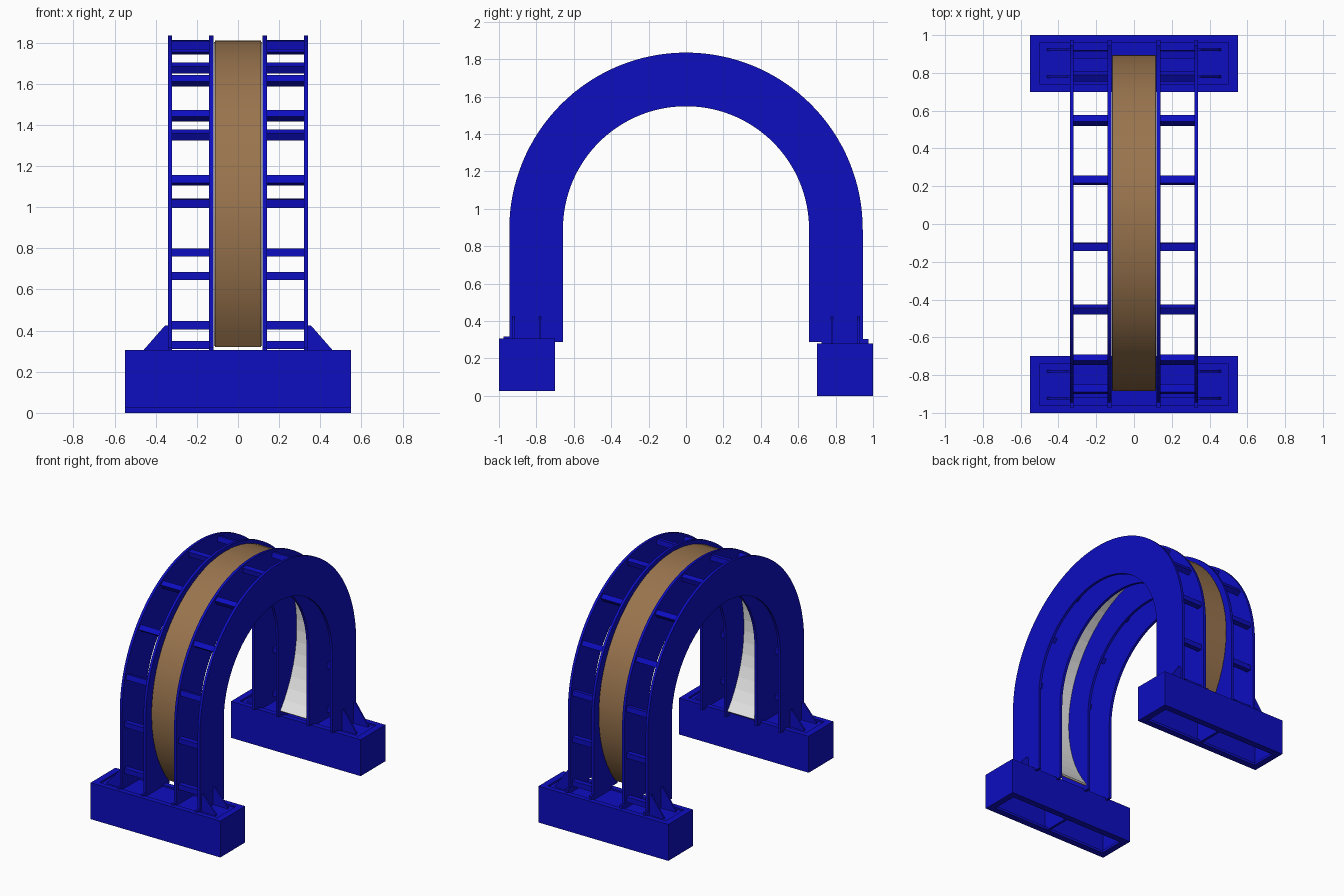
import bpy, bmesh
from math import sin, cos, pi
from mathutils import Vector, Matrix

cube = bpy.data.objects.get("Cube")
if cube:
    bpy.data.objects.remove(cube, do_unlink=True)


def material(name, rgb):
    m = bpy.data.materials.new(name)
    m.use_nodes = True
    m.diffuse_color = (*rgb, 1)
    m.node_tree.nodes["Principled BSDF"].inputs["Base Color"].default_value = (*rgb, 1)
    return m


blue = material("blue paint", (0.004, 0.004, 0.53))
brown = material("brown sheet", (0.32, 0.175, 0.075))
white = material("white liner", (0.8, 0.8, 0.8))

CENTRE_Z, OUTER, INNER = 0.89, 0.945, 0.658
LEG_BOTTOM = 0.288


def finish(name, bm, mat):
    bmesh.ops.recalc_face_normals(bm, faces=bm.faces)
    mesh = bpy.data.meshes.new(name)
    bm.to_mesh(mesh)
    bm.free()
    mesh.materials.append(mat)
    obj = bpy.data.objects.new(name, mesh)
    bpy.context.collection.objects.link(obj)
    return obj


def prism(name, outline, push, mat):
    """Extrude a flat outline of 3D points along a vector."""
    bm = bmesh.new()
    face = bm.faces.new([bm.verts.new(p) for p in outline])
    new = bmesh.ops.extrude_face_region(bm, geom=[face])["geom"]
    bmesh.ops.translate(bm, vec=push, verts=[v for v in new if isinstance(v, bmesh.types.BMVert)])
    return finish(name, bm, mat)


def add_box(bm, centre, size, tilt=0):
    m = Matrix.Translation(centre) @ Matrix.Rotation(tilt, 4, "X") @ Matrix.Diagonal((*size, 1))
    bmesh.ops.create_cube(bm, size=1, matrix=m)


def arc(ry, rz, z, start, end, steps, y=0):
    """Points over the top; angles measured from vertical."""
    angles = [start + (end - start) * i / steps for i in range(steps + 1)]
    return [(y + ry * sin(a), z + rz * cos(a)) for a in angles]


# Four arch plates with straight legs
def arch_outline():
    outer = arc(OUTER, OUTER, CENTRE_Z, -pi / 2, pi / 2, 64)
    inner = arc(INNER, INNER, CENTRE_Z, pi / 2, -pi / 2, 64)
    return ([(-OUTER, LEG_BOTTOM)] + outer + [(OUTER, LEG_BOTTOM), (INNER, LEG_BOTTOM)]
            + inner + [(-INNER, LEG_BOTTOM)])


for side, label in ((1, "left"), (-1, "right")):
    for x, kind in ((0.32, "outer"), (0.12, "inner")):
        prism(f"{label}_{kind}_arch_plate", [(side * x, y, z) for y, z in arch_outline()],
              Vector((side * 0.02, 0, 0)), blue)

# Rungs spaced evenly along the arch and down its legs
RUNG_R, STEP, FIRST = 0.908, 0.354, -0.12
for side, label in ((1, "left"), (-1, "right")):
    bm = bmesh.new()
    for i in range(-5, 6 + 1):
        s = FIRST + i * STEP
        quarter = RUNG_R * pi / 2
        if abs(s) <= quarter:
            a = s / RUNG_R
            pos, tilt = (RUNG_R * sin(a), CENTRE_Z + RUNG_R * cos(a)), -a
        else:
            sign = 1 if s > 0 else -1
            pos, tilt = (sign * RUNG_R, CENTRE_Z - (abs(s) - quarter)), -sign * pi / 2
        add_box(bm, (side * 0.23, max(-0.9, min(0.9, pos[0])), max(0.33, pos[1])),
                (0.19, 0.04, 0.04), tilt)
    finish(f"{label}_rungs", bm, blue)


# Curved middle track: brown outer sheet over a slightly wider white liner
def band(name, half_width, ry, rz, thick, mat):
    reach = pi / 2 + 0.69
    outer = arc(ry, rz, 0.9, -reach, reach, 48, 0.005)
    inner = arc(ry - thick, rz - thick, 0.9, reach, -reach, 48, 0.005)
    obj = prism(name, [(-half_width, y, z) for y, z in outer + inner],
                Vector((2 * half_width, 0, 0)), mat)
    return obj


sheet = band("outer_sheet", 0.113, 0.89, 0.912, 0.008, brown)
band("inner_liner", 0.117, 0.882, 0.904, 0.008, white)
bpy.context.view_layer.objects.active = sheet
sheet.select_set(True)
bpy.ops.object.shade_smooth_by_angle()

# Hollow bases, open underneath, with ribs and a raised rim on top
for sign, bottom, label in ((-1, 0.026, "front"), (1, 0.0, "back")):
    y, h, wall = sign * 0.85, 0.279, 0.02
    mid, top = bottom + h / 2, bottom + h
    bm = bmesh.new()
    for s in (-1, 1):
        add_box(bm, (0, y + s * (0.15 - wall / 2), mid), (1.1, wall, h))
        add_box(bm, (s * (0.55 - wall / 2), y, mid), (wall, 0.3, h))
        # inward lips along the lower edge
        add_box(bm, (0, y + s * 0.125, bottom + 0.01), (1.08, 0.05, 0.02))
        add_box(bm, (s * 0.525, y, bottom + 0.01), (0.05, 0.28, 0.02))
        # top rim
        add_box(bm, (0, y + s * 0.13, top - 0.01), (1.1, 0.04, 0.02))
        add_box(bm, (s * 0.525, y, top - 0.01), (0.05, 0.3, 0.02))
    add_box(bm, (0, y, top - 0.022), (1.08, 0.28, 0.02))
    add_box(bm, (0, y, mid - 0.01), (0.02, 0.28, h - 0.03))
    finish(f"{label}_base", bm, blue)

    # Foot pads under the plates
    bm = bmesh.new()
    for x in (-0.33, -0.13, 0.13, 0.33):
        add_box(bm, (x, y, (top + 0.26) / 2 + 0.005), (0.02, 0.25, 0.06))
    finish(f"{label}_foot_pads", bm, blue)

    # Triangular gussets outside the outer plates
    for side, name in ((1, "left"), (-1, "right")):
        for i, gy in enumerate((0.78, 0.922)):
            outline = [(0.335, 0.425), (0.355, 0.425), (0.46, top), (0.46, top - 0.015),
                       (0.335, top - 0.015)]
            prism(f"{label}_{name}_gusset_{i + 1}",
                  [(side * px, sign * gy - 0.006, pz) for px, pz in outline],
                  Vector((0, 0.012, 0)), blue)
